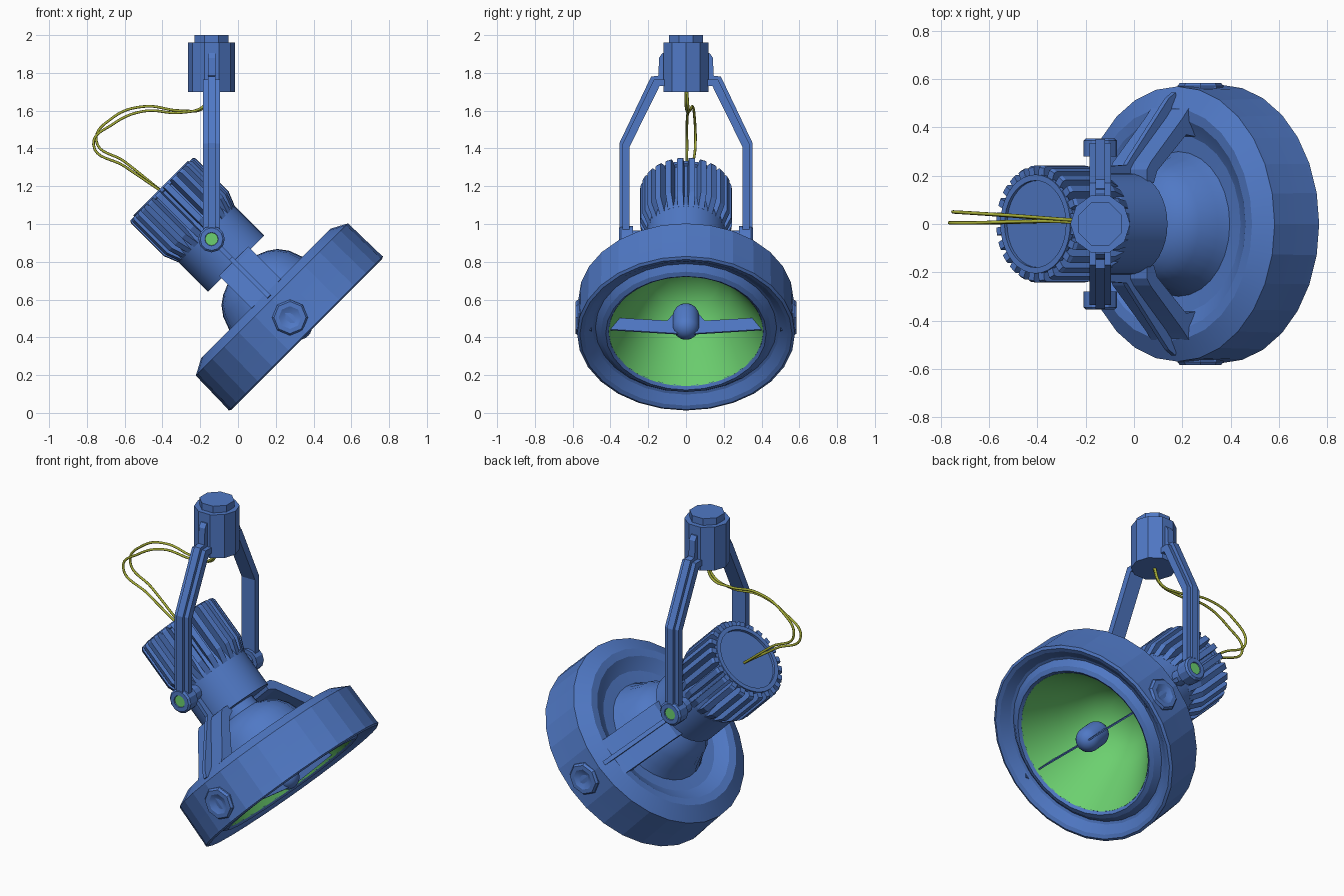
import bpy, bmesh
from math import pi, cos, sin, radians
from mathutils import Matrix, Vector

old = bpy.data.objects.get("Cube")
if old:
    bpy.data.objects.remove(old, do_unlink=True)


def material(name, rgb):
    m = bpy.data.materials.new(name)
    m.use_nodes = True
    col = (*rgb, 1)
    m.diffuse_color = col
    m.node_tree.nodes["Principled BSDF"].inputs["Base Color"].default_value = col
    return m


BLUE = material("blue paint", (0.08, 0.19, 0.56))
GREEN = material("green reflector", (0.15, 0.63, 0.16))
YELLOW = material("yellow cable", (0.38, 0.42, 0.04))

# Lamp frame: local z is the beam axis, origin at the centre of the front rim
LAMP = Matrix.Translation((0.365, 0, 0.415)) @ Matrix.Rotation(radians(135), 4, 'Y')
# Profile plane (y, z), extruded along x
YZ = Matrix(((0, 0, 1, 0), (1, 0, 0, 0), (0, 1, 0, 0), (0, 0, 0, 1)))
# Turned parts whose axis runs along +y
SIDE = Matrix.Rotation(-pi / 2, 4, 'X')
STEM_X = -0.14


def finish(name, bm, mirror=False, limit=11):
    bmesh.ops.remove_doubles(bm, verts=bm.verts, dist=1e-5)
    bmesh.ops.recalc_face_normals(bm, faces=bm.faces)
    for f in bm.faces:
        f.smooth = True
    for e in bm.edges:
        e.smooth = e.calc_face_angle(pi) < radians(limit)
    me = bpy.data.meshes.new(name)
    bm.to_mesh(me)
    bm.free()
    me.materials.append(BLUE)
    me.materials.append(GREEN)
    ob = bpy.data.objects.new(name, me)
    bpy.context.collection.objects.link(ob)
    if mirror:
        mod = ob.modifiers.new("Mirror", 'MIRROR')
        mod.use_axis = (False, True, False)


def lathe(name, profile, sides, mat=Matrix(), loop=False, green=(), flute=0,
          mirror=False, limit=11):
    """Turn (radius, height) points; 'green' lists the green bands,
    'flute' is how many leading points get a fluted outline."""
    bm = bmesh.new()
    rings = []
    for k, (r, h) in enumerate(profile):
        ring = []
        for i in range(sides):
            a = 2 * pi * i / sides
            rr = r * (0.985 if k < flute and i % 2 else 1)
            ring.append(bm.verts.new(mat @ Vector((rr * cos(a), rr * sin(a), h))))
        rings.append(ring)
    n = len(rings)
    for k in range(n if loop else n - 1):
        a, b = rings[k], rings[(k + 1) % n]
        for i in range(sides):
            j = (i + 1) % sides
            f = bm.faces.new((a[i], a[j], b[j], b[i]))
            f.material_index = int(k in green)
    finish(name, bm, mirror, limit)


def prism(name, outline, half, mats, mirror=False):
    """Extrude an outline to +-half, once for each matrix."""
    bm = bmesh.new()
    n = len(outline)
    for m in mats:
        lo, hi = [[bm.verts.new(m @ Vector((u, v, s * half))) for u, v in outline]
                  for s in (-1, 1)]
        bm.faces.new(lo[::-1])
        bm.faces.new(hi)
        for i in range(n):
            j = (i + 1) % n
            bm.faces.new((lo[i], lo[j], hi[j], hi[i]))
    finish(name, bm, mirror)


# Drum housing with dished front ring and shallow dished back
lathe("drum_housing", [
    (0.408, -0.025), (0.425, -0.01), (0.45, -0.02), (0.48, -0.05), (0.495, -0.045),
    (0.54, -0.008), (0.562, 0), (0.577, -0.008), (0.575, -0.03), (0.57, -0.262),
    (0.484, -0.308), (0.44, -0.303), (0.405, -0.28), (0.37, -0.262), (0.3, -0.255),
    (0.36, -0.17), (0.405, -0.07)], 28, LAMP, loop=True)

# Fluted bowl, green inside
lathe("reflector_bowl", [
    (0, -0.56), (0.1, -0.56), (0.11, -0.485), (0.165, -0.462), (0.21, -0.43),
    (0.247, -0.38), (0.277, -0.3), (0.32, -0.21), (0.37, -0.12), (0.415, -0.03),
    (0.408, -0.022), (0.375, -0.08), (0.34, -0.14), (0.29, -0.225), (0.235, -0.31),
    (0.17, -0.38), (0.09, -0.42), (0, -0.43)], 72, LAMP,
    green=range(10, 17), flute=7, limit=25)

# Bulb with rounded ends
arc = [radians(15 * i) for i in range(7)]
front = [(0.07 * sin(a), -0.06 + 0.07 * cos(a)) for a in arc]
back = [(0.07 * cos(a), -0.135 - 0.07 * sin(a)) for a in arc]
lathe("bulb", front + back, 36, LAMP, limit=25)

# Thin cross bar holding the bulb
prism("bulb_cross_bar", [(0, 0), (0.4, -0.035), (0.35, -0.12), (0.1, -0.1),
                         (0.06, -0.16), (0, -0.16)], 0.004, [LAMP @ YZ], mirror=True)

# Lamp holder with raised end ring
lathe("lamp_holder", [
    (0, -0.53), (0.21, -0.53), (0.21, -0.77), (0.19, -0.85), (0.19, -1.07),
    (0.205, -1.075), (0.205, -1.095), (0.18, -1.095), (0.18, -1.08), (0, -1.08)],
    36, LAMP)

# Cooling fins with sloped front ends
FINS = 24
prism("cooling_fins", [(0.18, -0.75), (0.21, -0.75), (0.243, -0.83), (0.243, -1.075),
                       (0.235, -1.088), (0.18, -1.088)], 0.016,
      [LAMP @ Matrix.Rotation(2 * pi * (i + 0.5) / FINS, 4, 'Z') @ YZ
       for i in range(FINS)])

# Yoke plates joining the holder and the drum, with a centre rib
prism("yoke_plate", [(0.17, -0.55), (0.225, -0.55), (0.255, -0.53), (0.44, -0.34),
                     (0.48, -0.305), (0.44, -0.26), (0.36, -0.25), (0.37, -0.32),
                     (0.22, -0.49), (0.17, -0.51)], 0.11,
      [LAMP @ YZ], mirror=True)
prism("yoke_rib", [(0.19, -0.75), (0.235, -0.75), (0.245, -0.57), (0.28, -0.54),
                   (0.52, -0.325), (0.545, -0.285), (0.5, -0.27), (0.2, -0.53)], 0.012,
      [LAMP @ YZ], mirror=True)

# Side knobs on the drum, with a shallow dent
lathe("drum_knob", [(0, 0.5), (0.095, 0.5), (0.095, 0.572), (0.085, 0.585),
                    (0.06, 0.585), (0.035, 0.572), (0, 0.568)], 8,
      LAMP @ Matrix.Translation((0, 0, -0.127)) @ SIDE, mirror=True, limit=25)

# Pivots with green screw ends
lathe("pivot", [(0, 0.18), (0.045, 0.18), (0.045, 0.28), (0.07, 0.28), (0.07, 0.345),
                (0.06, 0.355), (0.036, 0.355), (0.034, 0.349), (0, 0.349)], 12,
      Matrix.Translation((STEM_X, 0, 0.92)) @ SIDE, green=(7,), mirror=True)

# Hanging bracket arms and their ribs
BRACKET = Matrix.Translation((STEM_X, 0, 0)) @ YZ
prism("bracket_arm", [(0.298, 0.9), (0.298, 1.41), (0.14, 1.73), (0.09, 1.73),
                      (0.09, 1.765), (0.17, 1.765), (0.335, 1.425), (0.335, 0.9)],
      0.045, [BRACKET], mirror=True)
prism("bracket_rib", [(0.32, 0.96), (0.32, 1.41), (0.16, 1.75), (0.09, 1.75),
                      (0.09, 1.905), (0.125, 1.905), (0.142, 1.88), (0.147, 1.785),
                      (0.185, 1.78), (0.352, 1.43), (0.352, 0.96)], 0.02,
      [BRACKET], mirror=True)

# Ceiling connector
STEM = Matrix.Translation((STEM_X, 0, 0))
lathe("connector", [(0, 1.7), (0.124, 1.7), (0.124, 1.96), (0, 1.96)], 10, STEM)
lathe("connector_cap", [(0, 1.95), (0.097, 1.95), (0.097, 2), (0, 2)], 8,
      STEM @ Matrix.Rotation(pi / 8, 4, 'Z'))


# Twin cables looping from the connector to the holder
def cable(name, points):
    cu = bpy.data.curves.new(name, 'CURVE')
    cu.dimensions = '3D'
    cu.bevel_depth = 0.007
    cu.bevel_resolution = 2
    cu.resolution_u = 8
    sp = cu.splines.new('BEZIER')
    sp.bezier_points.add(len(points) - 1)
    for p, co in zip(sp.bezier_points, points):
        p.co = co
        p.handle_left_type = p.handle_right_type = 'AUTO'
    cu.materials.append(YELLOW)
    bpy.context.collection.objects.link(bpy.data.objects.new(name, cu))


cable("cable_one", [(-0.14, 0, 1.71), (-0.18, 0, 1.625), (-0.3, 0.01, 1.59),
                    (-0.5, 0.01, 1.597), (-0.66, 0.005, 1.53), (-0.765, 0.005, 1.42),
                    (-0.6, 0.005, 1.305), (-0.4, 0.01, 1.17)])
cable("cable_two", [(-0.14, 0.005, 1.71), (-0.18, 0.012, 1.615), (-0.3, 0.02, 1.6),
                    (-0.5, 0.035, 1.622), (-0.66, 0.045, 1.565), (-0.75, 0.05, 1.44),
                    (-0.6, 0.04, 1.33), (-0.4, 0.025, 1.17)])
